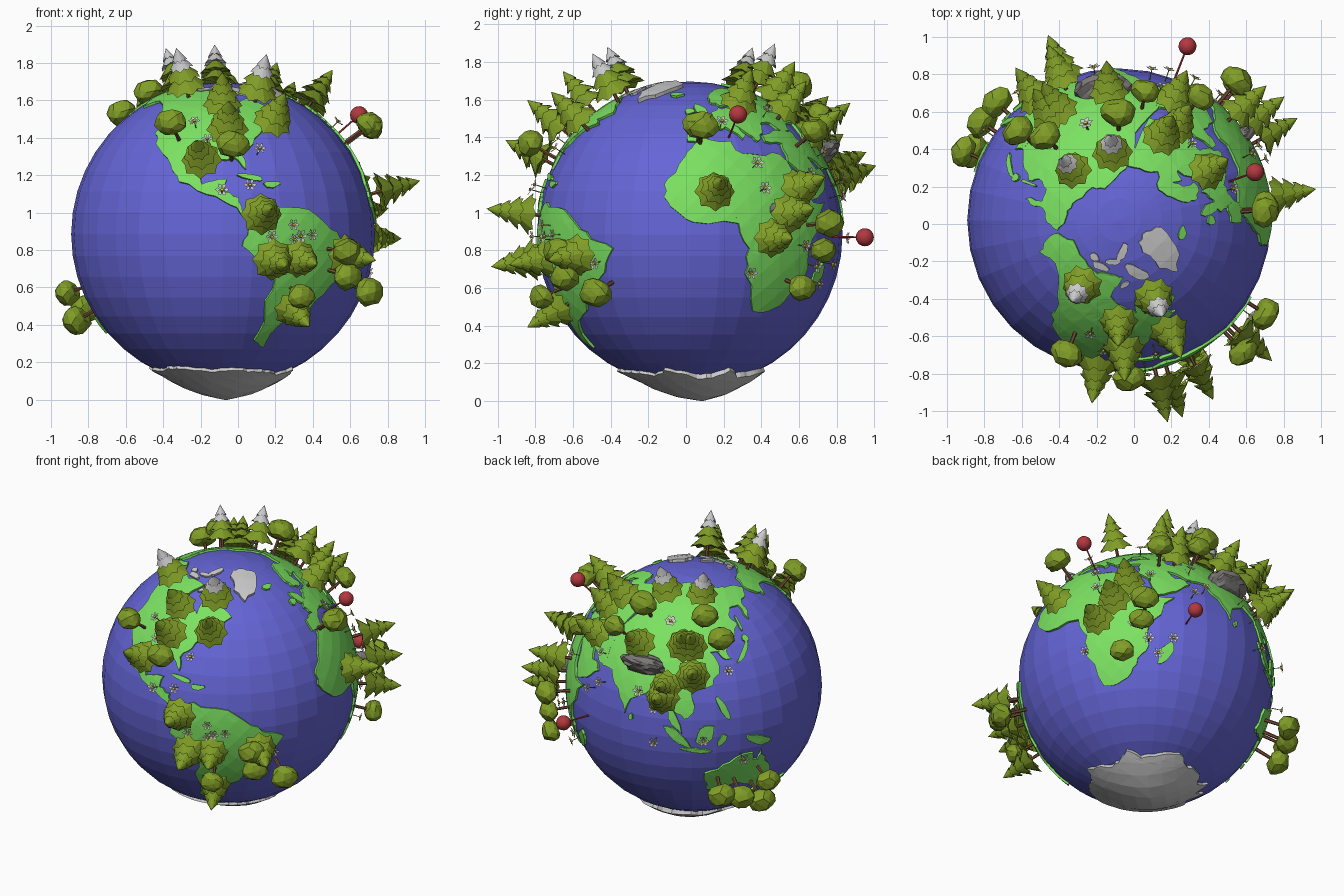
import bpy, bmesh, random
from math import sin, cos, pi, radians, sqrt, atan2
from mathutils import Vector

if "Cube" in bpy.data.objects:
    bpy.data.objects.remove(bpy.data.objects["Cube"])

random.seed(4)
C = Vector((-0.08, 0.02, 0.885))     # globe centre
R = 0.81


def mat(name, rgb):
    m = bpy.data.materials.new(name)
    m.diffuse_color = (*rgb, 1)
    m.use_nodes = True
    m.node_tree.nodes["Principled BSDF"].inputs["Base Color"].default_value = m.diffuse_color
    return m


OCEAN = mat("ocean", (0.13, 0.13, 0.68))
GRASS = mat("grass", (0.20, 0.76, 0.12))
LEAF = mat("leaf", (0.22, 0.34, 0.02))
BARK = mat("bark", (0.20, 0.08, 0.04))
RED = mat("red", (0.45, 0.04, 0.05))
YELLOW = mat("yellow", (0.75, 0.55, 0.05))
GREY = mat("grey", (0.6, 0.6, 0.6))
ROCK = mat("rock", (0.2, 0.19, 0.18))


def mesh_from(bm, name, mats):
    me = bpy.data.meshes.new(name)
    bm.to_mesh(me)
    bm.free()
    for m in mats:
        me.materials.append(m)
    return me


def place(me, name, d=None, scale=1.0):
    """Stand a mesh on the globe along direction d."""
    ob = bpy.data.objects.new(name, me)
    bpy.context.collection.objects.link(ob)
    ob.location = C
    if d is not None:
        ob.location = C + d * R
        ob.rotation_euler = d.to_track_quat('Z', 'Y').to_euler()
        ob.scale = (scale,) * 3


# ---- land: outlines in longitude / latitude, laid on the sphere
WARP = [(-170, 0), (-100, -3), (-60, 2), (0, 9), (80, 14), (135, 17), (190, 0)]


def direction(lon, lat):
    for (a, s), (b, t) in zip(WARP, WARP[1:]):
        if a <= lon <= b:
            lon += s + (t - s) * (lon - a) / (b - a)
            break
    if -60 < lat < 0:
        lat *= 0.88
    a, b = radians(lon), radians(lat)
    return Vector((cos(b) * cos(a), cos(b) * sin(a), sin(b)))


def land(name, pts, material=GRASS, radius=0.823, peak=None, cell=0.11):
    dirs = [direction(*p) for p in pts]
    n = sum(dirs, Vector()).normalized()
    ex = n.orthogonal().normalized()
    ey = n.cross(ex)
    flat = []
    for d in dirs:
        t, a = n.angle(d), atan2(d.dot(ey), d.dot(ex))
        flat.append(Vector((t * cos(a), t * sin(a), 0)))
    bm = bmesh.new()
    vs = []
    for p, q in zip(flat, flat[1:] + flat[:1]):      # ragged coast
        e = q - p
        vs.append(bm.verts.new(p))
        if e.length > 0.06:
            for k in (0.33, 0.67):
                vs.append(bm.verts.new(p + e * k + Vector((-e.y, e.x, 0)) * random.uniform(-.11, .11)))
    bm.faces.new(vs)
    bmesh.ops.triangulate(bm, faces=bm.faces[:], ngon_method='EAR_CLIP')
    k = int(max(v.co.length for v in bm.verts) / cell) + 1
    for axis in (Vector((1, 0, 0)), Vector((0, 1, 0))):
        for i in range(-k, k + 1):
            bmesh.ops.bisect_plane(bm, geom=bm.verts[:] + bm.edges[:] + bm.faces[:],
                                   plane_co=axis * (i * cell + 0.013), plane_no=axis)
    bmesh.ops.triangulate(bm, faces=bm.faces[:])
    for v in bm.verts:
        t, a = v.co.length, atan2(v.co.y, v.co.x)
        d = n * cos(t) + (ex * cos(a) + ey * sin(a)) * sin(t)
        v.co = d * (radius + (0.067 * max(0, 1 - d.angle(peak) / 0.45) if peak else 0))
    bm.normal_update()
    bmesh.ops.reverse_faces(bm, faces=[f for f in bm.faces if f.normal.dot(f.calc_center_median()) < 0])
    ret = bmesh.ops.extrude_edge_only(bm, edges=[e for e in bm.edges if e.is_boundary])
    for v in ret["geom"]:
        if isinstance(v, bmesh.types.BMVert):
            v.co = v.co.normalized() * 0.795
    place(mesh_from(bm, name, [material]), name)


land("north_america", [(-168, 66), (-156, 71), (-128, 70), (-110, 68), (-95, 69), (-85, 68), (-94, 60),
     (-85, 55), (-79, 52), (-77, 60), (-72, 62), (-65, 59), (-56, 52), (-65, 48), (-60, 46), (-70, 43),
     (-76, 36), (-81, 31), (-80, 25), (-84, 30), (-94, 29), (-97, 25), (-96, 19), (-90, 21), (-87, 21),
     (-88, 16), (-83, 14), (-82, 9), (-77, 8), (-80, 6.5), (-86, 11), (-94, 15), (-105, 20), (-110, 27),
     (-118, 34), (-124, 41), (-124, 48), (-133, 56), (-145, 60), (-158, 56), (-165, 61)])
land("south_america", [(-77, 8), (-72, 12), (-62, 10), (-51, 4), (-44, -2), (-35, -6), (-39, -16), (-48, -26),
     (-57, -36), (-65, -42), (-68, -54), (-74, -50), (-72, -35), (-70, -19), (-76, -14), (-82, -5), (-80, 2)])
land("africa", [(-17, 14), (-16, 21), (-10, 30), (-6, 36), (10, 37), (11, 33), (20, 31), (32, 31), (37, 21),
     (43, 12), (51, 12), (41, -2), (40, -15), (35, -22), (32, -29), (25, -34), (18, -34), (12, -17), (13, -6),
     (9, 4), (-7, 4.5), (-13, 9)])
land("europe", [(-9, 37), (-9, 43), (-1, 44), (-4, 48), (3, 51), (9, 55), (11, 54), (20, 55), (24, 59), (30, 60),
     (22, 61), (25, 65), (18, 62), (17, 57), (13, 56), (6, 58), (5, 62), (14, 68), (27, 71), (40, 66), (45, 68),
     (61, 69), (61, 46), (51, 46), (48, 42), (41, 42), (37, 46), (30, 46), (28, 41), (23, 37), (20, 40),
     (14, 45), (18, 40), (16, 38), (9, 44), (3, 42), (-2, 37)])
land("middle_east", [(27, 37), (27, 40), (41, 42), (48, 42), (50, 37), (61, 38), (61, 25), (57, 26), (49, 30),
     (52, 25), (56, 25), (59, 22), (52, 16), (44, 13), (35, 28), (36, 36)])
land("asia", [(60, 69), (68, 69), (75, 72), (100, 77), (113, 74), (140, 72), (160, 70), (180, 69), (189, 66),
     (178, 62), (163, 60), (162, 56), (157, 51), (155, 59), (142, 59), (136, 54), (141, 50), (132, 43), (127, 39),
     (129, 35), (126, 35), (122, 39), (118, 39), (122, 32), (118, 24), (108, 21), (109, 12), (105, 9), (100, 13),
     (104, 2), (98, 9), (97, 17), (90, 22), (80, 15), (78, 8), (73, 18), (67, 25), (60, 25)])
land("australia", [(114, -22), (122, -17), (130, -12), (136, -12), (136, -16), (140, -17), (142, -11), (146, -19),
     (153, -26), (150, -37), (144, -39), (138, -34), (131, -31), (124, -33), (115, -34)])
land("greenland", [(-16, 74), (-30, 66), (-45, 59.5), (-53, 66), (-56, 75), (-52, 79), (-28, 79)], GREY, 0.83)
land("antarctica", [(i * 12 - 170, -63 + random.uniform(-4, 3)) for i in range(30)], GREY, 0.826,
     Vector((0.03, 0.08, -0.885)).normalized())

# islands: longitude, latitude, half length, half width, tilt
ISLES = [(47, -19, 7, 2.5, 70), (114, 1, 5, 3.5, 50), (102, 0, 8, 2, -45), (110, -7, 6, 1.2, -8), (121, -2, 4, 1.5, 60),
         (141, -5, 8, 2.6, -20), (122, 13, 6, 1.6, -65), (138, 37, 6, 1.4, 45), (143, 43, 2.5, 2, 0),
         (-2, 53, 4.5, 2, 110), (-8, 53, 2, 1.6, 90), (173, -41, 6, 1.6, 50), (-79, 22, 4.5, 1, -15),
         (-71, 19, 3, 1.2, 0), (-19, 65, 2.5, 1.5, 0), (81, 7, 1.6, 1, 90), (143, 50, 4, .9, 90), (147, -42, 2, 1.5, 0)]
ARCTIC = [(-72, 69, 5, 2, -50), (-110, 71, 3.5, 1.6, 0), (-82, 78, 4, 1.4, 60), (-95, 74, 3, 1.2, 10),
          (-122, 73, 2, 1.4, 0), (-84, 65, 2, 1, 40)]
for group, m in ((ISLES, GRASS), (ARCTIC, GREY)):
    for lon, lat, a, b, t in group:
        t = radians(t)
        pts = []
        for i in range(9):
            k = random.uniform(0.75, 1.2)
            x, y = a * k * cos(i * pi / 4.5), b * k * sin(i * pi / 4.5)
            pts.append((lon + (x * cos(t) - y * sin(t)) / cos(radians(lat)), lat + x * sin(t) + y * cos(t)))
        land("island", pts, m)

# ---- ocean ball
bm = bmesh.new()
bmesh.ops.create_uvsphere(bm, u_segments=32, v_segments=22, radius=R + 0.002)
place(mesh_from(bm, "ocean", [OCEAN]), "ocean")


# ---- props, built upright with their foot at the origin
def rod(bm, r, z0, z1, index, sides=6, top=0.8):
    rings = [[bm.verts.new((q * cos(i * 2 * pi / sides), q * sin(i * 2 * pi / sides), z)) for i in range(sides)]
             for q, z in ((r, z0), (r * top, z1))]
    for i in range(sides):
        j = (i + 1) % sides
        bm.faces.new((rings[0][i], rings[0][j], rings[1][j], rings[1][i])).material_index = index
    bm.faces.new(rings[1]).material_index = index


def pine(snowy):
    bm = bmesh.new()
    rod(bm, 0.012, -0.02, 0.1, 1)
    for n, (r, z, tip) in enumerate(((.116, .065, .18), (.094, .13, .235), (.066, .19, .28), (.042, .235, .315))):
        top, under = bm.verts.new((0, 0, tip)), bm.verts.new((0, 0, z + 0.02))
        ring = [bm.verts.new((q * cos(a), q * sin(a), z + h)) for q, h, a in
                ((r * (.84 if i % 2 else 1), .014 * (i % 2), i * pi / 8 + n * .2) for i in range(16))]
        for i in range(16):
            a, b = ring[i], ring[(i + 1) % 16]
            for f in ((a, b, top), (b, a, under)):
                bm.faces.new(f).material_index = 2 if snowy and n > 1 else 0
    return mesh_from(bm, "pine", [LEAF, BARK, GREY])


def round_tree():
    bm = bmesh.new()
    for v in bmesh.ops.create_icosphere(bm, subdivisions=2, radius=1)["verts"]:
        k = random.uniform(0.9, 1.08)
        v.co = Vector((v.co.x * .092 * k, v.co.y * .076 * k, max(v.co.z, -.7) * .072 * k + .165))
    rod(bm, 0.012, -0.02, 0.14, 1)
    return mesh_from(bm, "round_tree", [LEAF, BARK])


def flower():
    bm = bmesh.new()
    rod(bm, 0.003, -0.01, 0.065, 2, 4)
    for i in range(6):
        p = [bm.verts.new((q * cos(i * pi / 3 + t), q * sin(i * pi / 3 + t), h)) for q, t, h in
             ((.006, 0, .065), (.026, -.4, .069), (.036, 0, .073), (.026, .4, .069))]
        bm.faces.new(p)
    rod(bm, 0.010, 0.062, 0.074, 1)
    return mesh_from(bm, "flower", [GREY, YELLOW, LEAF])


def pin():
    bm = bmesh.new()
    bmesh.ops.create_icosphere(bm, subdivisions=3, radius=0.048)
    bmesh.ops.translate(bm, verts=bm.verts[:], vec=(0, 0, 0.19))
    rod(bm, 0.006, -0.01, 0.16, 0)
    return mesh_from(bm, "pin", [RED])


def mountain(a, b, h):
    bm = bmesh.new()
    for v in bmesh.ops.create_icosphere(bm, subdivisions=3, radius=1)["verts"]:
        k = random.uniform(0.88, 1.1)
        v.co = Vector((v.co.x * a * k, v.co.y * b * k, v.co.z * h * k))
    return mesh_from(bm, "mountain", [ROCK])


# ---- placing: each view is centre, pixels per unit, azimuth, elevation
VIEWS = {"front": (223, 234.5, 187, 0, 0), "right": (690, 236, 187, 90, 0), "top": (1119, 220, 187, 0, 90),
         "fr": (228, 676, 156.5, 35, 25), "bl": (696, 685, 156.5, 215, 25), "br": (1147, 681, 157.5, 143, -25)}


def seen(view, px, py, radius):
    cx, cy, s, a, e = VIEWS[view]
    a, e = radians(a), radians(e)
    x, y = (px - cx) / s, (cy - py) / s
    z = sqrt(max(0, radius ** 2 - x * x - y * y))
    return (Vector((cos(a), sin(a), 0)) * x + Vector((-sin(a) * sin(e), cos(a) * sin(e), cos(e))) * y
            + Vector((sin(a) * cos(e), -cos(a) * cos(e), sin(e))) * z).normalized()


PINES = {"top": [(1167, 127), (1217, 165)], "front": [(266, 212), (279, 263), (308, 262), (301, 318)],
         "fr": [(173, 598), (207, 627), (163, 629), (133, 655), (261, 757)],
         "right": [(718, 188), (810, 185), (782, 240), (800, 213), (825, 125), (795, 98)],
         "bl": [(635, 640), (692, 643), (694, 676), (664, 688)], "br": [(1272, 602), (1265, 557)]}
SNOWY = {"top": [(1064, 160), (1111, 140), (1075, 297), (1160, 311)]}
ROUNDS = {"front": [(171, 123), (233, 145), (347, 252), (348, 277), (368, 292), (303, 298)],
          "right": [(700, 127), (803, 290), (828, 225), (825, 252)],
          "top": [(1018, 130), (1045, 135), (1146, 88), (1200, 95), (1265, 208)],
          "bl": [(645, 605), (723, 795), (742, 796), (762, 799), (770, 782)]}
FLOWERS = {"front": [(207, 138), (260, 148), (222, 190), (250, 185), (272, 237), (294, 225), (313, 235), (295, 240)],
           "right": [(722, 123), (765, 190), (785, 212), (752, 275), (757, 165), (595, 265), (545, 238)],
           "bl": [(672, 622), (655, 710), (600, 683), (608, 598), (730, 672), (705, 742), (640, 692), (745, 760), (573, 742)],
           "br": [(1127, 632), (1143, 648), (1187, 570), (1190, 597), (1145, 580), (1168, 647), (1260, 650)],
           "top": [(1090, 335), (1085, 123)]}
PINS = {"top": [(1255, 172)], "right": [(864, 239)]}
shared = {"pine": pine(False), "snowy_pine": pine(True), "flower": flower(), "pin": pin()}
crowns = [round_tree() for _ in range(4)]
for name, spots, rad, lo, hi in (("pine", PINES, 0.99, .9, 1.0), ("snowy_pine", SNOWY, 1.05, .88, .98),
                                 ("round_tree", ROUNDS, 0.97, .85, 1.05), ("flower", FLOWERS, 0.88, .9, 1.1),
                                 ("pin", PINS, 1.0, 1, 1)):
    for view, pts in spots.items():
        for p in pts:
            place(shared.get(name) or random.choice(crowns), name, seen(view, *p, rad), random.uniform(lo, hi))

# ---- mountains
place(mountain(0.155, 0.065, 0.12), "mountain_range", seen("bl", 640, 663, 0.9))
place(mountain(0.04, 0.04, 0.09), "lone_mountain", seen("right", 782, 210, 0.88))
